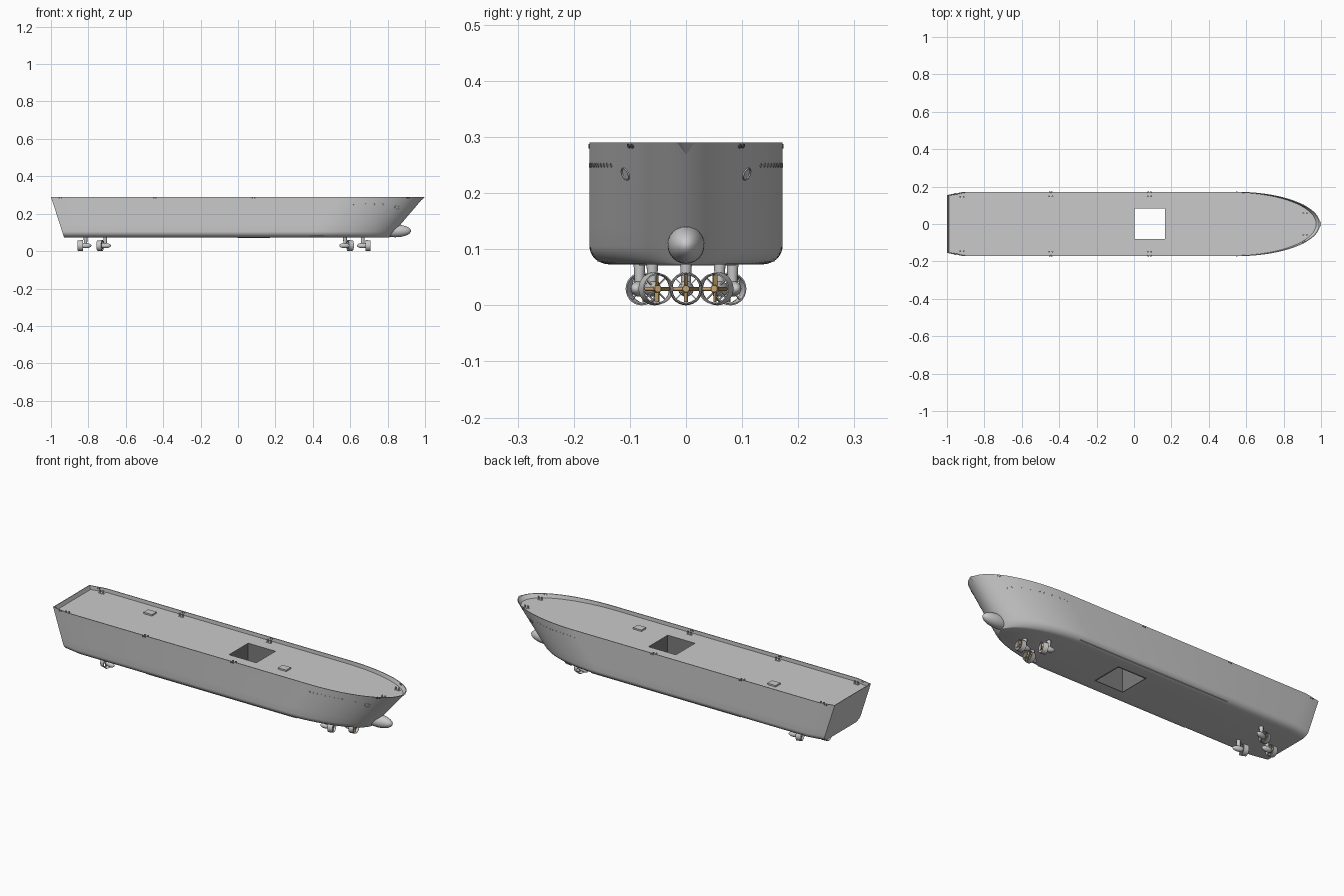
import bpy
import bmesh
from math import sin, cos, pi, radians, sqrt
from mathutils import Matrix, Vector

if "Cube" in bpy.data.objects:
    bpy.data.objects.remove(bpy.data.objects["Cube"])


def material(name, r, g, b):
    m = bpy.data.materials.new(name)
    m.use_nodes = True
    m.diffuse_color = (r, g, b, 1)
    m.node_tree.nodes["Principled BSDF"].inputs["Base Color"].default_value = (r, g, b, 1)
    return m


GREY = material("hull grey", 0.59, 0.59, 0.59)
LINING = material("dark lining grey", 0.2, 0.2, 0.2)
DARK = material("fitting dark grey", 0.12, 0.12, 0.12)
BRONZE = material("bronze", 0.56, 0.37, 0.16)

BOTTOM, TOP, DECK, BEAM = 0.073, 0.29, 0.27, 0.172
POOL = Vector((0.084, 0.002, 0))
POOL_HALF = 0.082
T, R, S = Matrix.Translation, Matrix.Rotation, Matrix.Diagonal


def finish(bm, name, mats, smooth=True):
    bmesh.ops.recalc_face_normals(bm, faces=bm.faces)
    mesh = bpy.data.meshes.new(name)
    bm.to_mesh(mesh)
    bm.free()
    for m in mats:
        mesh.materials.append(m)
    obj = bpy.data.objects.new(name, mesh)
    bpy.context.collection.objects.link(obj)
    if smooth:
        for o in bpy.context.selected_objects:
            o.select_set(False)
        obj.select_set(True)
        bpy.context.view_layer.objects.active = obj
        bpy.ops.object.shade_smooth_by_angle(angle=radians(32))
    return obj


def paint(verts, index):
    for f in {f for v in verts for f in v.link_faces}:
        f.material_index = index


def box(bm, mat, size, index=0):
    paint(bmesh.ops.create_cube(bm, size=1, matrix=mat @ S((*size, 1)))["verts"], index)


def rod(bm, mat, r1, r2, depth, index=0, segments=16):
    paint(bmesh.ops.create_cone(bm, cap_ends=True, segments=segments, radius1=r1,
                                radius2=r2, depth=depth, matrix=mat)["verts"], index)


def ball(bm, mat, radii):
    bmesh.ops.create_uvsphere(bm, u_segments=24, v_segments=14, radius=1,
                              matrix=mat @ S((*radii, 1)))


def loft(bm, loops, capped):
    rings = [[bm.verts.new(p) for p in loop] for loop in loops]
    pairs = list(zip(rings, rings[1:]))
    if not capped:
        pairs.append((rings[-1], rings[0]))
    for a, b in pairs:
        for i in range(len(a)):
            j = (i + 1) % len(a)
            bm.faces.new((a[i], a[j], b[j], b[i]))
    if capped:
        bm.faces.new(rings[0])
        bm.faces.new(rings[-1])


def lathe(bm, mat, profile, segments=28):
    # closed ring around local X from (along, radius) points
    loft(bm, [[mat @ Vector((x, r * cos(2 * pi * i / segments), r * sin(2 * pi * i / segments)))
               for i in range(segments)] for x, r in profile], False)


# Hull shape: each level has a stern, a straight side and an elliptical bow
def level(z):
    f = (z - BOTTOM) / (TOP - BOTTOM)
    k = max(0, 1 - (z - BOTTOM) / 0.032)
    beam = BEAM - 0.036 * (1 - sqrt(1 - k * k))
    return beam, -0.93 - 0.07 * f, 0.38 + 0.17 * f, 0.81 + 0.185 * f


def half_width(x, z):
    beam, stern, start, tip = level(z)
    t = max(0, (x - start) / (tip - start))
    return beam * sqrt(max(0, 1 - t * t))


def outline(z, inset=0):
    beam, stern, start, tip = level(z)
    beam, stern, tip = beam - inset, stern + inset, tip - inset
    half = [(stern, beam - 0.017), (stern + 0.09, beam)]
    n = 24
    half += [(start + (tip - start) * sin(pi / 2 * i / n), beam * cos(pi / 2 * i / n))
             for i in range(n)]
    full = half + [(tip, 0)] + [(x, -y) for x, y in reversed(half)]
    return [(x, y, z) for x, y in full]


def on_hull(x, z, side):
    # frame on the hull side with local Z pointing outwards
    e = 0.004
    p = Vector((x, side * half_width(x, z), z))
    dx = Vector((2 * e, side * (half_width(x + e, z) - half_width(x - e, z)), 0))
    dz = Vector((0, side * (half_width(x, z + e) - half_width(x, z - e)), 2 * e))
    n = dx.cross(dz).normalized()
    if n.y * side < 0:
        n = -n
    u = dx.normalized()
    return T(p) @ Matrix((u, n.cross(u), n)).transposed().to_4x4()


# Hull with bulwark and sunken deck
bm = bmesh.new()
heights = [BOTTOM + 0.032 * (1 - cos(pi / 2 * i / 8)) for i in range(9)]
heights += [0.14, 0.18, 0.22, 0.255, TOP]
loft(bm, [outline(z) for z in heights] + [outline(TOP, 0.004), outline(DECK, 0.004)], True)
hull = finish(bm, "hull", [GREY, LINING])

# Moonpool opening through the hull
bm = bmesh.new()
box(bm, T(POOL + Vector((0, 0, 0.2))), (2 * POOL_HALF, 2 * POOL_HALF, 0.6))
cutter = finish(bm, "moonpool_cutter", [GREY], False)
cutter.hide_render = True
cut = hull.modifiers.new("moonpool", 'BOOLEAN')
cut.operation = 'DIFFERENCE'
cut.solver = 'EXACT'
cut.object = cutter
bpy.ops.object.select_all(action='DESELECT')
hull.select_set(True)
bpy.context.view_layer.objects.active = hull
bpy.ops.object.modifier_apply(modifier=cut.name)
bpy.data.objects.remove(cutter)

# Moonpool walls are the upright faces around the opening
for f in hull.data.polygons:
    offset = f.center - POOL
    upright = abs(f.normal.z) < 0.1
    f.material_index = int(upright and max(abs(offset.x), abs(offset.y)) < POOL_HALF + 0.01)

# Dark rim under the moonpool
bm = bmesh.new()
loft(bm, [[POOL + Vector((sx * h, sy * h, z)) for sx, sy in ((1, 1), (-1, 1), (-1, -1), (1, -1))]
          for h, z in ((POOL_HALF, BOTTOM), (POOL_HALF, BOTTOM - 0.002),
                       (POOL_HALF + 0.004, BOTTOM - 0.002), (POOL_HALF + 0.004, BOTTOM))], False)
finish(bm, "moonpool_rim", [LINING], False)

# Bulbous bow and stem wedge
bm = bmesh.new()
ball(bm, T((0.84, 0, 0.108)) @ R(pi / 2, 4, 'Y'), (0.034, 0.033, 0.085))
finish(bm, "bulbous_bow", [GREY])
bm = bmesh.new()
for p in ((0.990, 0.02, TOP), (0.990, -0.02, TOP), (1.0, 0.008, TOP), (1.0, -0.008, TOP),
          (0.979, 0, 0.27)):
    bm.verts.new(p)
bmesh.ops.convex_hull(bm, input=bm.verts)
finish(bm, "stem_wedge", [GREY], False)

# Deck hatches
bm = bmesh.new()
for x, y in ((-0.59, 0.09), (0.32, -0.06)):
    box(bm, T((x, y, DECK + 0.004)), (0.05, 0.04, 0.008))
finish(bm, "deck_hatches", [GREY], False)

# Bilge keels, portholes, anchor pockets, chocks and bollards on both sides
keels, ports, pockets, chocks, bollards = [bmesh.new() for _ in range(5)]
for side in (1, -1):
    box(keels, T((0.01, side * 0.150, 0.0785)), (0.9, 0.015, 0.003))
    for i in range(12):
        lathe(ports, on_hull(0.55 + 0.0225 * i, 0.25, side) @ R(pi / 2, 4, 'Y'),
              [(-0.001, 0.0025), (-0.001, 0.004), (0.001, 0.004), (0.001, 0.0025)], 10)
    lathe(pockets, on_hull(0.85, 0.234, side) @ S((1.4, 1.2, 1, 1)) @ R(pi / 2, 4, 'Y'),
          [(-0.002, 0.0085), (-0.002, 0.0098), (0.001, 0.0098), (0.001, 0.0085)])
    for x in (-0.95, -0.445, 0.083, 0.91):
        frame = on_hull(x, 0.284, side)
        if x < -0.9:
            frame.translation.y -= side * 0.008
        for dx in (-0.006, 0.006):
            rod(chocks, frame @ T((dx, 0, -0.002)), 0.004, 0.004, 0.008, segments=12)
    for x, y in ((-0.92, 0.145), (-0.445, 0.148), (0.083, 0.148), (0.915, 0.058)):
        spot = T((x, side * y, DECK))
        box(bollards, spot @ T((0, 0, 0.001)), (0.028, 0.010, 0.002))
        for dx in (-0.009, 0.009):
            rod(bollards, spot @ T((dx, 0, 0.007)), 0.0035, 0.0035, 0.014, segments=12)
            rod(bollards, spot @ T((dx, 0, 0.0135)), 0.0045, 0.0045, 0.002, segments=12)
finish(keels, "bilge_keels", [GREY], False)
finish(ports, "portholes", [GREY])
finish(pockets, "anchor_pockets", [GREY])
finish(chocks, "chocks", [DARK])
finish(bollards, "bollards", [GREY])


# Steerable thrusters: strut, pod, nozzle, spokes and propeller
def thruster(name, x, y, yaw):
    bm = bmesh.new()
    base = T((x, y, 0.0295)) @ R(radians(yaw), 4, 'Z')
    rod(bm, base @ T((0, 0, 0.028)), 0.008, 0.011, 0.046)
    ball(bm, base @ R(pi / 2, 4, 'Y'), (0.014, 0.014, 0.031))
    nozzle = base @ T((0.028, 0, 0))
    lathe(bm, nozzle, [(-0.014, 0.027), (-0.013, 0.0295), (0.014, 0.0275), (0.014, 0.0255),
                       (0, 0.0245)])
    rod(bm, nozzle @ R(pi / 2, 4, 'Y'), 0.008, 0.006, 0.022, 1)
    for k in range(4):
        turn = nozzle @ R(k * pi / 2, 4, 'X')
        box(bm, turn @ T((0.004, 0, 0.014)) @ R(radians(52), 4, 'Z'), (0.002, 0.009, 0.019), 1)
        box(bm, turn @ R(pi / 4, 4, 'X') @ T((-0.009, 0, 0.018)), (0.006, 0.002, 0.016))
    finish(bm, name, [GREY, BRONZE])


thruster("bow_thruster_centre", 0.667, 0, 0)
thruster("stern_thruster_centre", -0.815, 0, 180)
for side, label in ((1, "left"), (-1, "right")):
    thruster("bow_thruster_" + label, 0.572, side * 0.06, -15 * side)
    thruster("stern_thruster_" + label, -0.71, side * 0.083, 180 + 15 * side)
